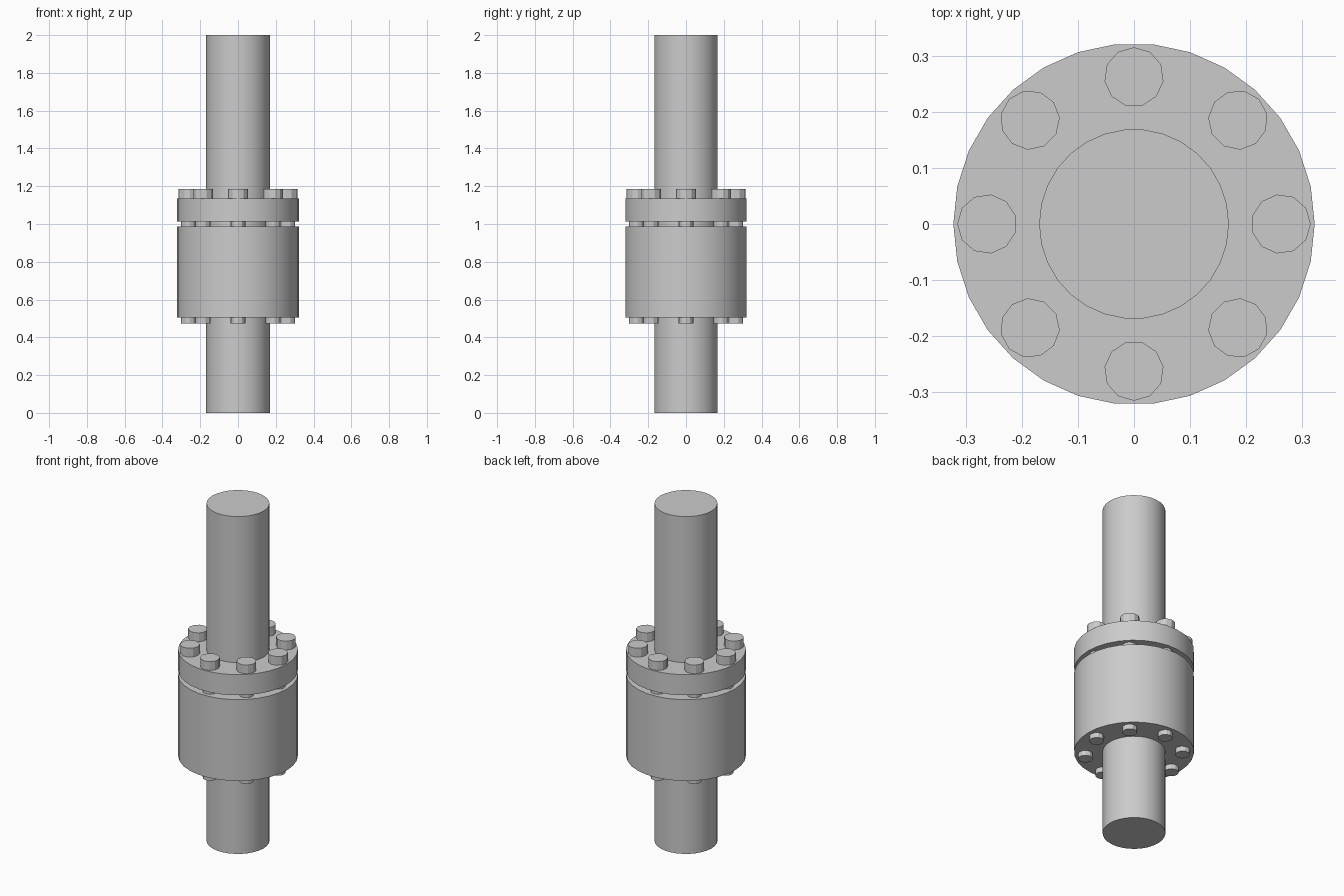
import bpy
import math

cube = bpy.data.objects.get("Cube")
if cube:
    bpy.data.objects.remove(cube, do_unlink=True)

STEEL = (0.6, 0.6, 0.6, 1.0)
steel = bpy.data.materials.new("grey_steel")
steel.use_nodes = True
steel.diffuse_color = STEEL
steel.node_tree.nodes["Principled BSDF"].inputs["Base Color"].default_value = STEEL


def cylinder(name, radius, bottom, top, sides, x=0.0, y=0.0, turn=0.0):
    """Upright capped cylinder whose first corner points along the turn angle."""
    bpy.ops.mesh.primitive_cylinder_add(
        vertices=sides, radius=radius, depth=top - bottom,
        location=(x, y, (top + bottom) / 2),
        rotation=(0, 0, turn - math.pi / 2))
    obj = bpy.context.object
    obj.name = name
    obj.data.materials.append(steel)
    bpy.ops.object.shade_smooth_by_angle(angle=math.radians(30))
    return obj


# Central shaft and the two round coupling bodies
cylinder("shaft", 0.169, 0.0, 2.0, 30)
cylinder("lower_hub", 0.322, 0.504, 0.986, 30)
cylinder("upper_flange", 0.322, 1.012, 1.134, 30)

# Ring of bolts passing through both bodies
BOLTS = 8
RING = 0.262
for i in range(BOLTS):
    a = i * math.tau / BOLTS
    x, y = RING * math.cos(a), RING * math.sin(a)
    cylinder(f"bolt_head_{i + 1}", 0.053, 1.134, 1.186, 11, x, y, a)
    cylinder(f"bolt_shank_{i + 1}", 0.04, 0.474, 1.134, 11, x, y, a)
